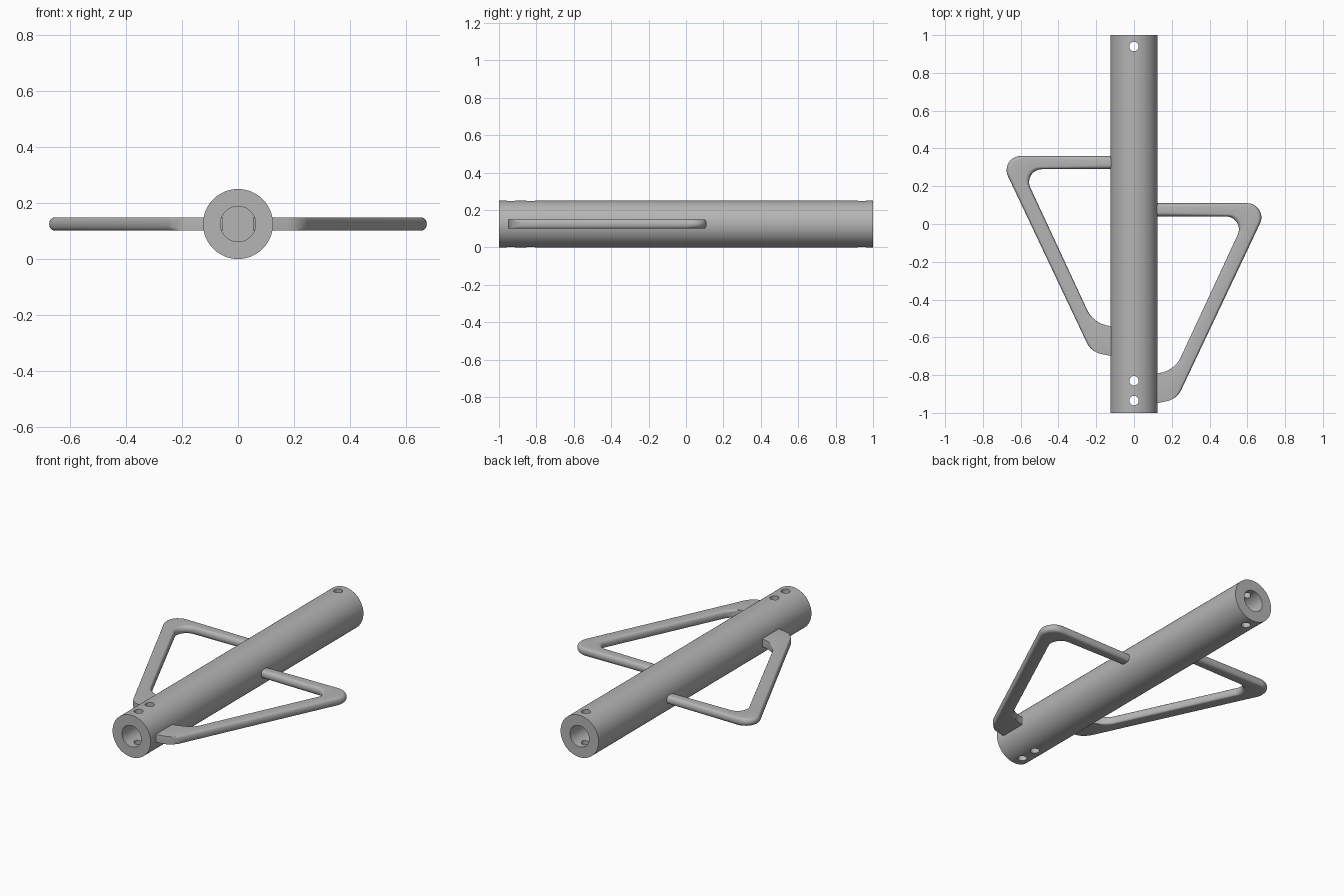
import bpy, bmesh, math
from mathutils import Vector

cube = bpy.data.objects.get("Cube")
if cube:
    bpy.data.objects.remove(cube, do_unlink=True)

steel = bpy.data.materials.new("grey steel")
steel.use_nodes = True
colour = (0.46, 0.46, 0.46, 1)
steel.diffuse_color = colour
steel.node_tree.nodes["Principled BSDF"].inputs["Base Color"].default_value = colour

AXIS_Z = 0.125


def select(obj):
    bpy.ops.object.select_all(action='DESELECT')
    obj.select_set(True)
    bpy.context.view_layer.objects.active = obj


def smooth(obj):
    obj.data.materials.clear()
    obj.data.materials.append(steel)
    select(obj)
    bpy.ops.object.shade_smooth_by_angle(angle=math.radians(32))


def cylinder(name, radius, length, centre, along_y=True, sides=96):
    rot = (math.pi / 2, 0, 0) if along_y else (0, 0, 0)
    bpy.ops.mesh.primitive_cylinder_add(vertices=sides, radius=radius, depth=length,
                                        location=centre, rotation=rot)
    obj = bpy.context.object
    obj.name = name
    return obj


# Main shaft with a blind bore at each end and vertical pin holes
shaft = cylinder("shaft", 0.125, 2, (0, 0, AXIS_Z))
cutters = [cylinder("bore_cutter", 0.063, 0.6, (0, s * 0.8, AXIS_Z), sides=64) for s in (-1, 1)]
cutters += [cylinder("pin_cutter", 0.025, 0.5, (0, y, AXIS_Z), False, 32)
            for y in (-0.935, -0.83, 0.94)]
for cutter in cutters:
    cutter.hide_render = True
    mod = shaft.modifiers.new("cut", 'BOOLEAN')
    mod.operation = 'DIFFERENCE'
    mod.solver = 'EXACT'
    mod.object = cutter
    select(shaft)
    bpy.ops.object.modifier_apply(modifier=mod.name)
    bpy.data.objects.remove(cutter, do_unlink=True)
smooth(shaft)


# Handles: a rounded bar swept between an inner and an outer outline
def fillet(prev, corner, nxt, radius, n=12):
    a, b = (prev - corner).normalized(), (nxt - corner).normalized()
    half = a.angle(b) / 2
    centre = corner + (a + b).normalized() * radius / math.sin(half)
    t = radius / math.tan(half)
    start, end = corner + a * t - centre, corner + b * t - centre
    total = start.angle(end)
    return [centre + (start * math.sin(total * (1 - i / n)) + end * math.sin(total * i / n))
            / math.sin(total) for i in range(n + 1)]


def outline(points, radii):
    p = [Vector(q) for q in points]
    return ([p[0]] + fillet(p[0], p[1], p[2], radii[0])
            + fillet(p[1], p[2], p[3], radii[1]) + [p[3]])


def section(inner, outer, height, r, steps=6):
    # Rounded rectangle standing on the line from inner to outer
    across = (outer - inner).normalized()
    mid, half = (inner + outer) / 2, (outer - inner).length / 2
    ring = []
    for q, (sx, sz) in enumerate(((1, 1), (-1, 1), (-1, -1), (1, -1))):
        for i in range(steps + 1):
            ang = math.pi / 2 * (q + i / steps)
            xy = mid + across * (sx * (half - r) + r * math.cos(ang))
            z = AXIS_Z + sz * (height / 2 - r) + r * math.sin(ang)
            ring.append((xy.x, xy.y, z))
    return ring


def handle(name, side, shift):
    outer = outline([(0.053, 0.11), (0.718, 0.11), (0.227, -0.927), (0.053, -0.963)],
                    (0.075, 0.11))
    inner = outline([(0.053, 0.04), (0.594, 0.04), (0.213, -0.78), (0.053, -0.798)],
                    (0.068, 0.15))
    foot = len(outer) // 2
    bm = bmesh.new()
    rings = []
    for k, (a, b) in enumerate(zip(inner, outer)):
        fade = max(0, 1 - max(0, k - foot) / 8)
        pts = section(a, b, 0.047, 0.0005 + 0.0225 * fade)
        rings.append([bm.verts.new((side * x, y + shift, z)) for x, y, z in pts])
    for r0, r1 in zip(rings, rings[1:]):
        for i in range(len(r0)):
            j = (i + 1) % len(r0)
            bm.faces.new((r0[i], r0[j], r1[j], r1[i]))
    bm.faces.new(rings[0])
    bm.faces.new(rings[-1])
    bmesh.ops.recalc_face_normals(bm, faces=bm.faces)
    mesh = bpy.data.meshes.new(name)
    bm.to_mesh(mesh)
    bm.free()
    obj = bpy.data.objects.new(name, mesh)
    bpy.context.collection.objects.link(obj)
    smooth(obj)


handle("left_handle", 1, 0)
handle("right_handle", -1, 0.25)
